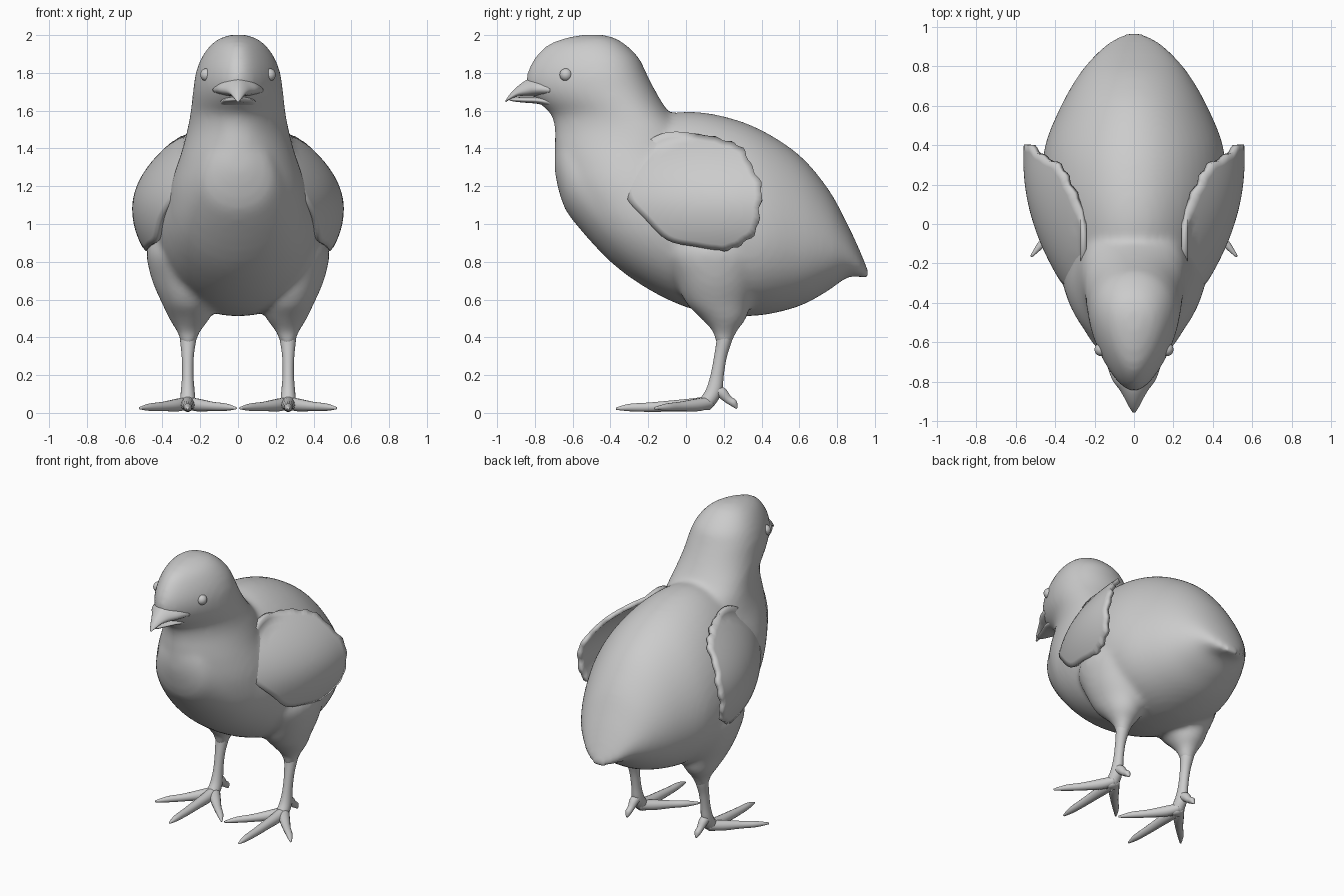
import bpy, bmesh, math
from mathutils import Vector

if "Cube" in bpy.data.objects:
    bpy.data.objects.remove(bpy.data.objects["Cube"])


def smooth_rows(rows, steps):
    """Catmull-Rom interpolation of parameter rows."""
    out = []
    for i in range(len(rows) - 1):
        p = [rows[max(i - 1, 0)], rows[i], rows[i + 1], rows[min(i + 2, len(rows) - 1)]]
        for k in range(steps):
            t = k / steps
            out.append([0.5 * (2 * b + (c - a) * t + (2 * a - 5 * b + 4 * c - d) * t * t
                               + (3 * b - a - 3 * c + d) * t ** 3) for a, b, c, d in zip(*p)])
    return out + [list(rows[-1])]


def loft(bm, rows, ring, steps=4, n=32):
    """Skin rings made by ring(row, angle) and cap both ends."""
    loops = [[bm.verts.new(ring(r, 2 * math.pi * j / n)) for j in range(n)]
             for r in smooth_rows(rows, steps)]
    for a, b in zip(loops, loops[1:]):
        for j in range(n):
            bm.faces.new((a[j], a[(j + 1) % n], b[(j + 1) % n], b[j]))
    bm.faces.new(loops[0])
    bm.faces.new(loops[-1])


def finish(bm, name, mirror=False):
    bmesh.ops.recalc_face_normals(bm, faces=bm.faces[:])
    for f in bm.faces:
        f.smooth = True
    me = bpy.data.meshes.new(name)
    bm.to_mesh(me)
    bm.free()
    ob = bpy.data.objects.new(name, me)
    bpy.context.collection.objects.link(ob)
    if mirror:
        ob.modifiers.new("mirror", "MIRROR").use_mirror_merge = False
    return ob


def cross_ring(egg):
    """Upright section across y: row = (y, top, bottom, half width)."""
    def ring(r, a):
        y, top, bot, w = r
        return (w * math.cos(a) * (1 - egg * math.sin(a)), y,
                (top + bot) / 2 + (top - bot) / 2 * math.sin(a))
    return ring


def head_ring(r, a):
    # level section: row = (z, front y, back y, half width), narrower in front
    z, y0, y1, w = r
    taper = 0.33 if z > 1.6 else max(0.1, 0.33 - (1.6 - z))
    return (w * math.cos(a) * (1 + taper * math.sin(a)) * 0.97,
            (y0 + y1) / 2 + (y1 - y0) / 2 * math.sin(a), z)


def leg_ring(side):
    # level section: row = (z, centre y, radius y, centre x, radius x)
    return lambda r, a: (side * (r[3] + r[4] * math.cos(a)), r[1] + r[2] * math.sin(a), r[0])


# body, head and thighs fused into one smooth skin
bm = bmesh.new()
loft(bm, [(-.695, 1.40, 1.27, .05), (-.66, 1.48, 1.13, .14), (-.6, 1.5, 1.02, .21),
          (-.4, 1.52, .80, .32), (-.2, 1.56, .655, .39), (0, 1.595, .56, .43),
          (.2, 1.57, .517, .46), (.4, 1.497, .517, .445), (.6, 1.365, .565, .365),
          (.75, 1.19, .645, .28), (.85, 1.01, .715, .2), (.92, .86, .72, .125),
          (.965, .75, .71, .05)], cross_ring(.15), n=48)
loft(bm, [(2.003, -.53, -.46, .02), (1.99, -.62, -.39, .08), (1.95, -.73, -.32, .14),
          (1.88, -.80, -.25, .19), (1.8, -.84, -.21, .22), (1.72, -.84, -.17, .232),
          (1.65, -.79, -.13, .24), (1.58, -.715, -.08, .25), (1.5, -.695, 0, .27),
          (1.4, -.695, .05, .30), (1.2, -.67, .1, .365), (1.0, -.57, .1, .38),
          (.9, -.45, .05, .33)], head_ring, n=48)
for side in (-1, 1):
    loft(bm, [(.95, .15, .22, .27, .17), (.85, .15, .26, .30, .185), (.7, .16, .215, .285, .17),
              (.58, .17, .17, .268, .135), (.5, .20, .12, .258, .108),
              (.43, .205, .065, .262, .062), (.36, .20, .042, .264, .04)], leg_ring(side))
body = finish(bm, "body_and_head")
rm = body.modifiers.new("fuse", "REMESH")
rm.mode = "VOXEL"
rm.voxel_size = .02
rm.use_smooth_shade = True
sm = body.modifiers.new("soften", "SMOOTH")
sm.factor, sm.iterations = .5, 9

# beak halves
bm = bmesh.new()
loft(bm, [(-.72, 1.77, 1.675, .13), (-.79, 1.78, 1.675, .105), (-.84, 1.765, 1.675, .07),
          (-.89, 1.73, 1.675, .042), (-.93, 1.69, 1.66, .022), (-.955, 1.655, 1.645, .006)],
     cross_ring(.3), n=24)
finish(bm, "upper_beak")
bm = bmesh.new()
loft(bm, [(-.7, 1.68, 1.61, .1), (-.78, 1.675, 1.635, .08), (-.85, 1.672, 1.642, .05),
          (-.91, 1.67, 1.648, .025), (-.935, 1.665, 1.655, .008)], cross_ring(.1), n=24)
finish(bm, "lower_beak")

# eyes
bm = bmesh.new()
bmesh.ops.create_uvsphere(bm, u_segments=20, v_segments=12, radius=.034)
bmesh.ops.translate(bm, vec=(.166, -.635, 1.79), verts=bm.verts[:])
finish(bm, "eyes", True)

# wings: curved shells standing off the back of the body
outline = smooth_rows([(-.33, 1.22), (-.30, 1.32), (-.2, 1.44), (-.08, 1.488), (.1, 1.47),
                       (.22, 1.44), (.3, 1.40), (.35, 1.30), (.40, 1.2), (.39, 1.08),
                       (.37, .96), (.29, .89), (.2, .86), (.05, .88), (-.1, .915),
                       (-.22, 1.03), (-.31, 1.13), (-.33, 1.22)], 5)[:-1]
bm = bmesh.new()
cy, cz = .05, 1.17


def wing_point(y, z):
    k = 1.65 if z > 1.08 else 1.3
    return (max(.27, .56 - k * (z - 1.08) ** 2 - .5 * max(0, .32 - y) ** 2), y, z)


loops, n = [], len(outline)
for i in range(1, 11):
    f = i / 10
    loop = []
    for j, (y, z) in enumerate(outline):
        g = f
        if y > .15:
            g *= 1 + .018 * f ** 6 * math.sin(j * 1.5)  # ruffled rear edge
        loop.append(bm.verts.new(wing_point(cy + (y - cy) * g, cz + (z - cz) * g)))
    loops.append(loop)
mid = bm.verts.new(wing_point(cy, cz))
for j in range(n):
    bm.faces.new((mid, loops[0][j], loops[0][(j + 1) % n]))
    for a, b in zip(loops, loops[1:]):
        bm.faces.new((a[j], b[j], b[(j + 1) % n], a[(j + 1) % n]))
wings = finish(bm, "wings")
if wings.data.polygons[0].normal.x < 0:
    wings.data.flip_normals()
so = wings.modifiers.new("thickness", "SOLIDIFY")
so.thickness, so.offset = .03, -1
wings.modifiers.new("mirror", "MIRROR").use_mirror_merge = False

# shanks
bm = bmesh.new()
loft(bm, [(.5, .205, .05, .262, .05), (.4, .205, .043, .264, .044), (.3, .183, .034, .266, .032),
          (.2, .165, .035, .266, .03), (.12, .148, .044, .266, .036), (.06, .115, .05, .266, .04),
          (.015, .09, .035, .266, .03)], leg_ring(1), n=20)
finish(bm, "shanks", True)


# toes: tapered tubes, rows = (x, y, z, radius)
def toe(name, rows):
    d = (Vector(rows[-1][:3]) - Vector(rows[0][:3])).normalized()
    side = d.cross(Vector((0, 0, 1))).normalized()
    up = side.cross(d)
    bm = bmesh.new()
    loft(bm, rows, lambda r, a: Vector(r[:3]) + r[3] * (side * math.cos(a) + up * math.sin(a)), n=14)
    finish(bm, name, True)


toe("middle_toes", [(.266, .15, .07, .03), (.266, .06, .045, .036), (.266, -.08, .036, .03),
                    (.266, -.2, .03, .025), (.266, -.3, .028, .02), (.266, -.37, .022, .006)])
for label, s in (("outer", 1), ("inner", -1)):
    toe(label + "_toes", [(.266, .13, .055, .03), (.266 + s * .05, .06, .042, .034),
                          (.266 + s * .13, -.03, .034, .025), (.266 + s * .2, -.1, .03, .02),
                          (.266 + s * .255, -.165, .025, .006)])
toe("hind_toes", [(.266, .14, .13, .03), (.266, .19, .105, .03), (.266, .225, .07, .022),
                  (.266, .255, .05, .02), (.266, .27, .025, .006)])
